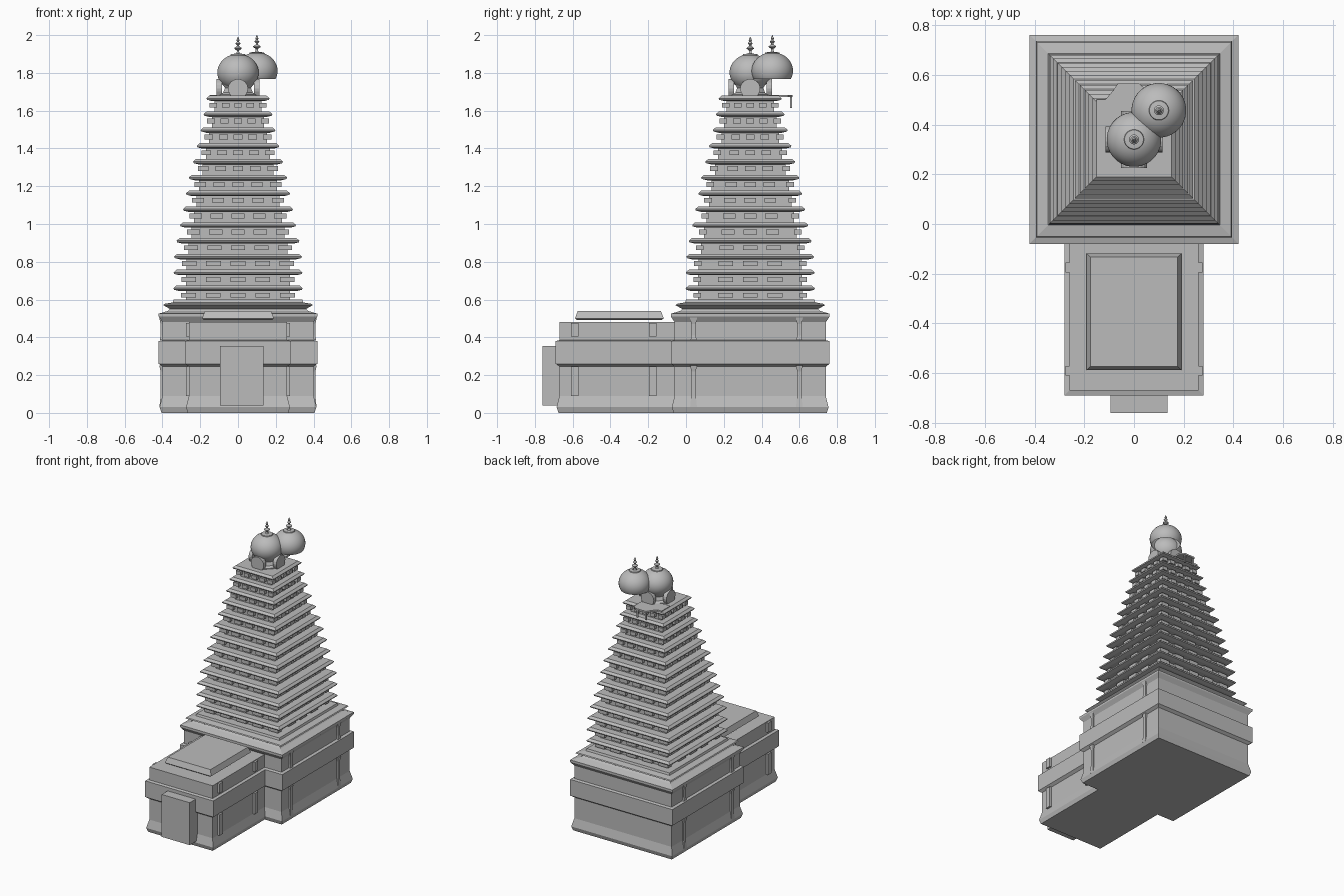
import bpy, bmesh, math
from mathutils import Vector

if "Cube" in bpy.data.objects:
    bpy.data.objects.remove(bpy.data.objects["Cube"])

stone = bpy.data.materials.new("grey stone")
stone.use_nodes = True
stone.diffuse_color = (0.5, 0.5, 0.5, 1)
stone.node_tree.nodes["Principled BSDF"].inputs["Base Color"].default_value = (0.5, 0.5, 0.5, 1)

CY = 0.34  # centre of the tower in y


def finish(name, bm, smooth=False):
    bmesh.ops.recalc_face_normals(bm, faces=bm.faces)
    mesh = bpy.data.meshes.new(name)
    bm.to_mesh(mesh)
    bm.free()
    mesh.materials.append(stone)
    obj = bpy.data.objects.new(name, mesh)
    bpy.context.collection.objects.link(obj)
    if smooth:
        bpy.ops.object.select_all(action='DESELECT')
        bpy.context.view_layer.objects.active = obj
        obj.select_set(True)
        bpy.ops.object.shade_smooth_by_angle(angle=math.radians(40))
    return obj


def loft(bm, rings, caps=True):
    """Skin a list of closed point rings."""
    loops = [[bm.verts.new(p) for p in ring] for ring in rings]
    n = len(loops[0])
    for a, b in zip(loops, loops[1:]):
        for i in range(n):
            j = (i + 1) % n
            bm.faces.new((a[i], a[j], b[j], b[i]))
    if caps:
        bm.faces.new(loops[0][::-1])
        bm.faces.new(loops[-1])


def stack(bm, cx, cy, hx, hy, profile):
    """Rectangular moulding: profile holds (outward offset, height)."""
    corners = ((-1, -1), (1, -1), (1, 1), (-1, 1))
    loft(bm, [[(cx + sx * (hx + o), cy + sy * (hy + o), z) for sx, sy in corners]
              for o, z in profile])


def box(bm, x0, x1, y0, y1, z0, z1):
    stack(bm, (x0 + x1) / 2, (y0 + y1) / 2, (x1 - x0) / 2, (y1 - y0) / 2, [(0, z0), (0, z1)])


def lathe(name, cx, cy, profile, sides=32, caps=True, smooth=True):
    bm = bmesh.new()
    turn = math.pi / sides
    loft(bm, [[(cx + r * math.cos(turn * (2 * i + 1)), cy + r * math.sin(turn * (2 * i + 1)), z)
               for i in range(sides)] for r, z in profile], caps)
    return finish(name, bm, smooth)


# Shared wall moulding: plinth, wall, broad band, upper wall
wall = [(0.005, 0), (0.015, 0.03), (0, 0.09), (0, 0.245), (0.02, 0.26), (0.02, 0.38), (0, 0.385)]

# Sanctum block with flared cornice and roof eave
bm = bmesh.new()
stack(bm, 0, CY, 0.4, 0.4, wall + [(0, 0.48), (0.02, 0.51), (0.02, 0.525), (-0.03, 0.54),
                                  (-0.04, 0.55), (-0.005, 0.57), (-0.01, 0.577),
                                  (-0.055, 0.585), (-0.06, 0.6)])
finish("sanctum", bm)

# Porch
bm = bmesh.new()
stack(bm, 0, -0.335, 0.26, 0.335, wall + [(0, 0.48)])
finish("porch", bm)

# Porch roof slab
bm = bmesh.new()
stack(bm, 0, -0.353, 0.19, 0.235, [(-0.01, 0.492), (0, 0.5), (-0.015, 0.54)])
finish("porch_roof_slab", bm)

# Entrance block
bm = bmesh.new()
box(bm, -0.095, 0.135, -0.76, -0.66, 0.04, 0.355)
finish("entrance_block", bm)

# Pilasters on both sides of porch and sanctum
bm = bmesh.new()
for side in (-1, 1):
    for y in (-0.59, -0.175):
        for z0, z1 in ((0.09, 0.245), (0.405, 0.475)):
            box(bm, side * 0.265 - 0.01, side * 0.265 + 0.01, y - 0.02, y + 0.02, z0, z1)
    for y in (0.04, 0.6):
        stack(bm, side * 0.4, y, 0.01, 0.012, [(0.006, 0.03), (0, 0.09), (0, 0.22), (0.006, 0.25)])
        stack(bm, side * 0.4, y, 0.01, 0.012, [(0.004, 0.385), (0, 0.41), (0, 0.47), (0.008, 0.51)])
finish("pilasters", bm)

# Tower tiers: sloped eaves, recessed core, rows of small blocks
halves = [0.342, 0.341, 0.338, 0.325, 0.307, 0.291, 0.275, 0.26, 0.238, 0.218, 0.198, 0.182, 0.167]
step = 0.0838
eaves, core, blocks = bmesh.new(), bmesh.new(), bmesh.new()
for k, h in enumerate(halves):
    z = 0.66 + k * step
    stack(eaves, 0, CY, h, h, [(-0.03, z - 0.015), (-0.003, z - 0.008), (0, z), (-0.016, z + 0.014)])
    c = h - 0.018 - h * 0.14
    stack(core, 0, CY, c, c, [(0, z - step + 0.01), (0, z)])
    b = c + 0.025
    w = b * 0.13
    mid = z - 0.037
    for i in range(5):
        t = (i - 2) / 2 * (b - w)
        for s in (-1, 1):
            box(blocks, t - w, t + w, CY + s * (b - 0.02) - 0.02, CY + s * (b - 0.02) + 0.02,
                mid - 0.013, mid + 0.013)
            if abs(i - 2) < 2:
                box(blocks, s * (b - 0.02) - 0.02, s * (b - 0.02) + 0.02, CY + t - w, CY + t + w,
                    mid - 0.013, mid + 0.013)
finish("tower_eaves", eaves)
finish("tower_core", core)
finish("tower_blocks", blocks)

# Octagonal drum under the main dome
lathe("dome_drum", 0, CY, [(0.105, 1.67), (0.105, 1.685), (0.085, 1.695), (0.075, 1.72),
                           (0.09, 1.745), (0.06, 1.76)], 8, smooth=False)

# Arched plates on the four sides of the drum
bm = bmesh.new()
outline = [(-0.04, 1.68), (0.04, 1.68)] + [
    (0.053 * math.cos(math.radians(a)), 1.718 + 0.05 * math.sin(math.radians(a)))
    for a in range(-20, 201, 20)]
for q in range(4):
    out = Vector((math.cos(q * math.pi / 2), math.sin(q * math.pi / 2), 0))
    along = Vector((-out.y, out.x, 0))
    loft(bm, [[Vector((0, CY, z)) + out * d + along * u for u, z in outline]
              for d in (0.085, 0.114)])
finish("drum_arches", bm)


def dome(name, cx, cy, zc, low, caps):
    """Round dome, topped by a stepped disc."""
    profile = [(0.11 * math.cos(math.radians(a)), zc + 0.098 * math.sin(math.radians(a)))
               for a in range(low, 81, 7)]
    top = zc + 0.094
    profile += [(0.04, top - 0.003), (0.038, top + 0.003), (0.015, top + 0.006)]
    lathe(name, cx, cy, profile, caps=caps)
    # Finial of stacked bulbs
    lathe(name + "_finial", cx, cy, [(0.014, top), (0.007, top + 0.012), (0.006, top + 0.022),
                                     (0.02, top + 0.032), (0.02, top + 0.036), (0.006, top + 0.046),
                                     (0.006, top + 0.052), (0.014, top + 0.06), (0.005, top + 0.07),
                                     (0.009, top + 0.077), (0.001, top + 0.095)], 16)


dome("main_dome", 0, CY, 1.802, -55, True)
dome("second_dome", 0.1, 0.457, 1.811, -27, False)

# Rear balcony slab with hanging posts
bm = bmesh.new()
plan = [(-0.15, 0.4), (0.03, 0.4), (0.05, 0.44), (0.05, 0.54), (0.02, 0.565),
        (-0.065, 0.565), (-0.085, 0.535), (-0.115, 0.5), (-0.15, 0.5)]
loft(bm, [[(x, y, z) for x, y in plan] for z in (1.672, 1.684)])
for x in (-0.06, 0.01):
    box(bm, x - 0.006, x + 0.006, 0.55, 0.56, 1.615, 1.675)
finish("rear_balcony", bm)
